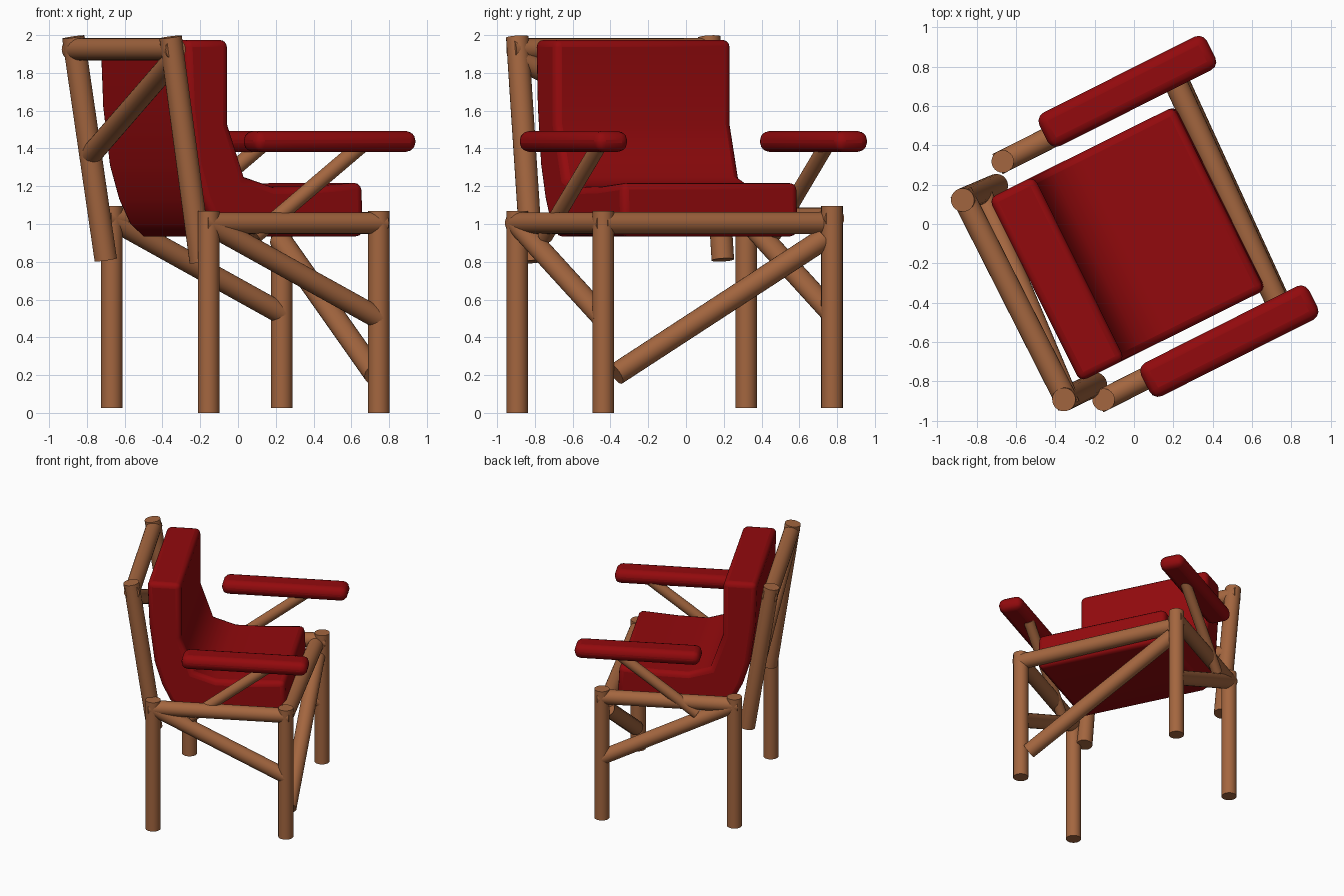
import bpy, bmesh, math
from mathutils import Vector, Matrix

if "Cube" in bpy.data.objects:
    bpy.data.objects.remove(bpy.data.objects["Cube"])


def material(name, rgb):
    m = bpy.data.materials.new(name)
    m.diffuse_color = (*rgb, 1)
    m.use_nodes = True
    m.node_tree.nodes["Principled BSDF"].inputs["Base Color"].default_value = m.diffuse_color
    return m


WOOD = material("brown wood", (0.37, 0.133, 0.05))
RED = material("red fabric", (0.29, 0.003, 0.004))

# chair axes: it is turned in plan
FWD = Vector((0.895, 0.445, 0)).normalized()
SIDE = Vector((FWD.y, -FWD.x, 0))
UP = Vector((0, 0, 1))


def finish(bm, name, mat, bevel=0, smooth=40):
    bmesh.ops.recalc_face_normals(bm, faces=bm.faces[:])
    me = bpy.data.meshes.new(name)
    bm.to_mesh(me)
    bm.free()
    ob = bpy.data.objects.new(name, me)
    bpy.context.collection.objects.link(ob)
    me.materials.append(mat)
    if bevel:
        b = ob.modifiers.new("soft edges", 'BEVEL')
        b.width = bevel
        b.segments = 3
        b.limit_method = 'ANGLE'
        b.angle_limit = math.radians(55)
    bpy.ops.object.select_all(action='DESELECT')
    ob.select_set(True)
    bpy.context.view_layer.objects.active = ob
    bpy.ops.object.shade_smooth_by_angle(angle=math.radians(smooth))
    return ob


def pole(name, a, b, r=0.057, extend=0):
    """Round timber between two points, optionally longer at both ends."""
    a, b = Vector(a), Vector(b)
    d = b - a
    bm = bmesh.new()
    rot = d.to_track_quat('Z', 'Y').to_matrix().to_4x4()
    bmesh.ops.create_cone(bm, cap_ends=True, segments=24, radius1=r, radius2=r,
                          depth=d.length + 2 * extend,
                          matrix=Matrix.Translation((a + b) / 2) @ rot)
    return finish(bm, name, WOOD)


def at(p, z):
    return Vector((p[0], p[1], z))


# plan positions of the legs (the left side stands slightly higher)
back_r, front_r = (-0.155, -0.894), (0.746, -0.438)
back_l, front_l = (-0.668, 0.318), (0.232, 0.773)
LIFT = 0.025

for side, back, front, lift in (("right", back_r, front_r, 0), ("left", back_l, front_l, LIFT)):
    # legs, side rail and sloping side brace
    pole(side + "_back_leg", at(back, lift), at(back, 1.07 + lift))
    pole(side + "_front_leg", at(front, lift), at(front, 1.07 + lift))
    pole(side + "_side_rail", at(back, 1.005 + lift), at(front, 1.005 + lift), extend=0.03)
    pole(side + "_side_brace", at(back, 1.0 + lift), at(front, 0.5 + lift))
    # slanted support under the arm
    b, f = at(back, 0), at(front, 0)
    shift = Vector((0, 0.025, 0))
    pole(side + "_arm_support", b.lerp(f, 0.27) + shift + UP * (0.935 + lift * 0.5),
         b.lerp(f, 0.89) + shift + UP * (1.41 + lift * 0.5), 0.041)

# front rail and long front diagonal
pole("front_rail", (0.747, -0.438, 1.005), (0.192, 0.76, 1.005), 0.059)
pole("front_diagonal", (0.725, -0.37, 0.205), (0.225, 0.72, 0.915), 0.059)

# back frame
top_l, low_l = Vector((-0.872, 0.122, 1.99)), Vector((-0.70, 0.195, 0.81))
top_r, low_r = Vector((-0.357, -0.893, 1.99)), Vector((-0.197, -0.815, 0.80))
pole("left_back_post", low_l, top_l, 0.06)
pole("right_back_post", low_r, top_r, 0.06)
pole("top_back_rail", top_l.lerp(low_l, 0.055), top_r.lerp(low_r, 0.055), 0.059, extend=0.04)
pole("back_diagonal", top_l.lerp(low_l, 0.53), top_r.lerp(low_r, 0.10), 0.057)

# seat and backrest: one side profile (forward, height) swept across the chair
profile = [(-0.605, 1.975), (-0.348, 1.975), (-0.348, 1.53), (-0.25, 1.25),
           (-0.08, 1.197), (0.15, 1.20), (0.445, 1.22), (0.458, 0.935), (-0.355, 0.935),
           (-0.43, 1.0), (-0.495, 1.13), (-0.55, 1.31), (-0.59, 1.62)]
bm = bmesh.new()
vs = [bm.verts.new(FWD * u + SIDE * -0.445 + UP * z) for u, z in profile]
face = bm.faces.new(vs)
ext = bmesh.ops.extrude_face_region(bm, geom=[face])
bmesh.ops.translate(bm, vec=SIDE * 1.042,
                    verts=[g for g in ext["geom"] if isinstance(g, bmesh.types.BMVert)])
finish(bm, "seat_cushion", RED, 0.038, 60)

# arm cushions
for side, a, b in (("right", (0.08, -0.80), (0.89, -0.392)),
                   ("left", (-0.438, 0.472), (0.370, 0.878))):
    a, b = at(a, 1.437), at(b, 1.437)
    d = (b - a).normalized()
    n = UP.cross(d)
    bm = bmesh.new()
    bmesh.ops.create_cube(bm, size=1)
    for v in bm.verts:
        v.co = ((a + b) / 2 + d * v.co.x * ((b - a).length + 0.05)
                + n * v.co.y * 0.19 + UP * v.co.z * 0.11)
    finish(bm, side + "_arm_cushion", RED, 0.048)
